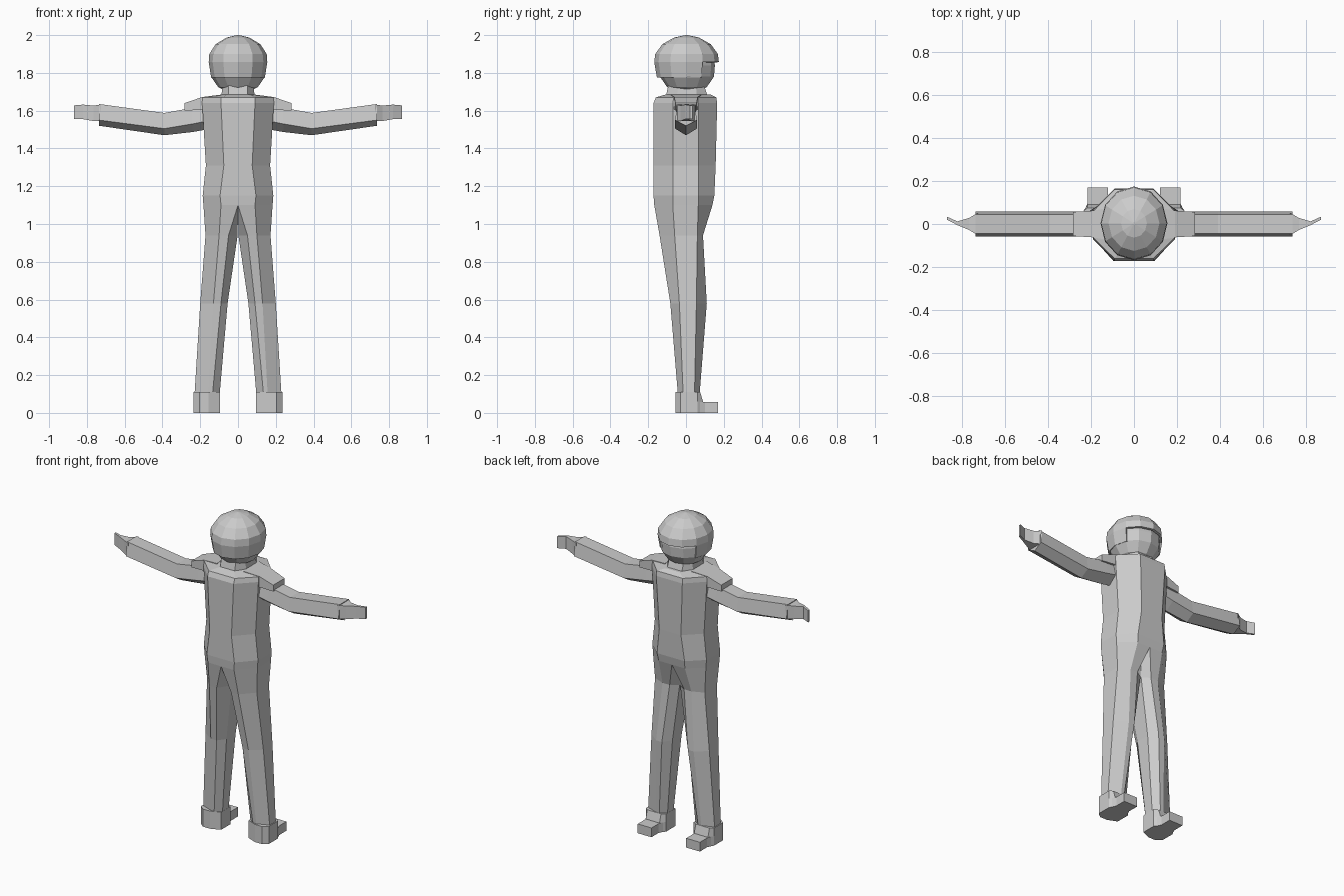
import bpy, bmesh, math

cube = bpy.data.objects.get("Cube")
if cube:
    bpy.data.objects.remove(cube, do_unlink=True)

grey = bpy.data.materials.new("plain_grey")
grey.use_nodes = True
GREY = (0.6, 0.6, 0.6, 1)
grey.diffuse_color = GREY
grey.node_tree.nodes["Principled BSDF"].inputs["Base Color"].default_value = GREY


def finish(name, bm, mirror=False):
    """Turn a bmesh into a flat shaded object, optionally mirrored over x."""
    bmesh.ops.recalc_face_normals(bm, faces=bm.faces)
    mesh = bpy.data.meshes.new(name)
    bm.to_mesh(mesh)
    bm.free()
    mesh.materials.append(grey)
    ob = bpy.data.objects.new(name, mesh)
    bpy.context.collection.objects.link(ob)
    if mirror:
        ob.modifiers.new("Mirror", "MIRROR").use_mirror_merge = False
    return ob


def loft(name, rings, mirror=False, cap_start=True, cap_end=True, drop=None):
    """Skin equal-length rings of points; drop(centre) removes faces."""
    bm = bmesh.new()
    rows = [[bm.verts.new(p) for p in ring] for ring in rings]
    n = len(rows[0])
    for a, b in zip(rows, rows[1:]):
        for i in range(n):
            j = (i + 1) % n
            bm.faces.new((a[i], a[j], b[j], b[i]))
    if cap_start:
        bm.faces.new(rows[0])
    if cap_end:
        bm.faces.new(rows[-1])
    if drop:
        gone = [f for f in bm.faces if drop(f.calc_center_median())]
        bmesh.ops.delete(bm, geom=gone, context="FACES")
    return finish(name, bm, mirror)


def octagon(z, xs, xf, yf, ysf, ysb, yb):
    return [(xs, ysf, z), (xf, yf, z), (-xf, yf, z), (-xs, ysf, z),
            (-xs, ysb, z), (-xf, yb, z), (xf, yb, z), (xs, ysb, z)]


def leg_ring(z, xo, xf, xn, xi, yf, ysf, ysb, yb):
    return [(xo, ysf, z), (xf, yf, z), (xn, yf, z), (xi, ysf, z),
            (xi, ysb, z), (xn, yb, z), (xf, yb, z), (xo, ysb, z)]


def ellipse(z, rx, ry, cy=0, n=12):
    angles = [2 * math.pi * i / n for i in range(n)]
    return [(rx * math.sin(a), cy - ry * math.cos(a), z) for a in angles]


# Torso, with the collar sloping in to the neck
loft("torso", [
    octagon(1.10, 0.183, 0.09, -0.168, -0.07, 0.065, 0.14),
    octagon(1.15, 0.187, 0.095, -0.172, -0.07, 0.065, 0.15),
    octagon(1.31, 0.17, 0.075, -0.172, -0.07, 0.065, 0.157),
    octagon(1.64, 0.19, 0.09, -0.172, -0.07, 0.065, 0.165),
    octagon(1.67, 0.188, 0.09, -0.16, -0.065, 0.06, 0.16),
    octagon(1.685, 0.09, 0.05, -0.11, -0.05, 0.05, 0.13)])

# Neck
loft("neck", [octagon(1.66, 0.09, 0.05, -0.11, -0.05, 0.06, 0.12),
              octagon(1.75, 0.08, 0.05, -0.09, -0.04, 0.05, 0.09)])

# Legs, whose tops meet to form the pelvis
loft("leg", [
    leg_ring(1.10, 0.183, 0.09, 0.0, 0.0, -0.168, -0.07, 0.065, 0.14),
    leg_ring(0.94, 0.172, 0.10, 0.05, 0.002, -0.14, -0.06, 0.06, 0.09),
    leg_ring(0.58, 0.20, 0.13, 0.09, 0.055, -0.083, -0.035, 0.055, 0.11),
    leg_ring(0.10, 0.23, 0.157, 0.135, 0.097, -0.043, -0.015, 0.045, 0.072),
], mirror=True)

# Feet: chamfered heel block and a lower toe
heel = [(0.235, 0.06), (0.235, -0.03), (0.205, -0.055), (0.155, -0.055),
        (0.095, -0.03), (0.095, 0.06)]
toe_end = [(0.12, 0.09), (0.215, 0.09)]
loft("heel", [[(x, y, 0) for x, y in heel + toe_end],
              [(x, y, 0.06) for x, y in heel + toe_end],
              [(x, min(y, 0.075), 0.11) for x, y in heel + toe_end]],
     mirror=True)
loft("toe", [[(0.095, 0.05, z), (0.235, 0.05, z), (0.215, 0.1, z),
              (0.215, 0.17, z), (0.12, 0.17, z), (0.12, 0.1, z)]
             for z in (0, 0.058)], mirror=True)

# Shoulder caps
def slab(x, half, low, high):
    return [(x, -half, low), (x, half, low), (x, half, high), (x, -half, high)]

loft("shoulder_cap", [slab(0.09, 0.08, 1.60, 1.685),
                      slab(0.19, 0.062, 1.605, 1.672),
                      slab(0.283, 0.056, 1.60, 1.64)], mirror=True)


# Arms: house-shaped section with the ridge underneath
def arm_ring(x, top, mid, low):
    return [(x, -0.045, top), (x, 0.045, top), (x, 0.058, mid),
            (x, 0, low), (x, -0.058, mid)]

loft("arm", [arm_ring(0.14, 1.625, 1.55, 1.505),
             arm_ring(0.24, 1.615, 1.53, 1.487),
             arm_ring(0.39, 1.588, 1.505, 1.47),
             arm_ring(0.735, 1.635, 1.55, 1.52)], mirror=True)


# Hands, thin and curling at the tip
def hand_ring(x, y0, y1, low, high):
    return [(x, y0, low), (x, y1, low), (x, y1, high), (x, y0, high)]

loft("hand", [hand_ring(0.725, -0.052, 0.052, 1.545, 1.632),
              hand_ring(0.765, -0.028, 0.028, 1.545, 1.627),
              hand_ring(0.82, -0.005, 0.012, 1.555, 1.632),
              hand_ring(0.868, 0.02, 0.034, 1.555, 1.628)], mirror=True)

# Head inside the helmet
loft("head", [ellipse(z, r, r, 0.005) for z, r in
              ((1.695, 0.05), (1.725, 0.105), (1.78, 0.143),
               (1.84, 0.148), (1.90, 0.135))])

# Helmet shell, open below the brow at the back of the model
shell = [(1.775, 0.142, 0.157), (1.857, 0.155, 0.171), (1.90, 0.152, 0.166),
         (1.952, 0.118, 0.128), (1.987, 0.06, 0.066), (2.0, 0.006, 0.006)]
helmet = loft("helmet", [ellipse(z, rx, ry, 0.003) for z, rx, ry in shell],
              cap_start=False,
              drop=lambda c: c.z < 1.85 and c.y > 0.07)
solid = helmet.modifiers.new("Thickness", "SOLIDIFY")
solid.thickness = 0.015
solid.offset = -1
